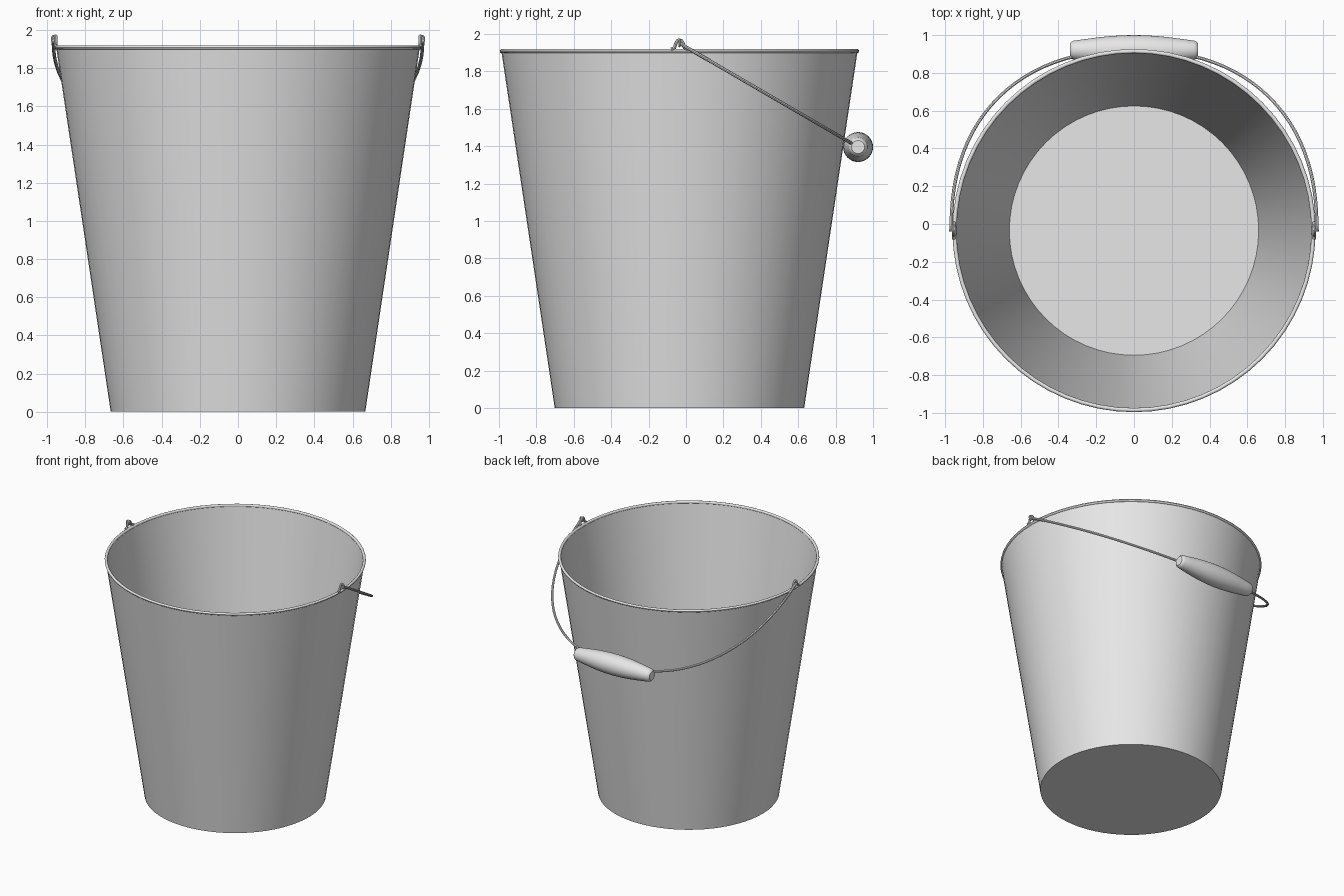
import bpy
import math
from mathutils import Vector

cube = bpy.data.objects.get("Cube")
if cube:
    bpy.data.objects.remove(cube, do_unlink=True)

CY = -0.035                               # bucket axis in y
PIVOT_Z, GRIP_Y, GRIP_Z = 1.95, 0.92, 1.395


def material(name, value):
    m = bpy.data.materials.new(name)
    m.use_nodes = True
    colour = (value, value, value, 1)
    m.diffuse_color = colour
    m.node_tree.nodes["Principled BSDF"].inputs["Base Color"].default_value = colour
    return m


steel = material("grey metal", 0.8)


def finish(obj, name, angle=40):
    obj.name = name
    obj.data.materials.append(steel)
    bpy.ops.object.select_all(action='DESELECT')
    obj.select_set(True)
    bpy.context.view_layer.objects.active = obj
    bpy.ops.object.shade_smooth_by_angle(angle=math.radians(angle))
    return obj


def lathe(name, profile, segments, location, rotation=(0, 0, 0), angle=40):
    """Revolve (radius, height) points about z; zero radius closes the end."""
    verts, rings, faces = [], [], []
    for r, z in profile:
        n = segments if r > 0 else 1
        rings.append(range(len(verts), len(verts) + n))
        for i in range(n):
            a = math.tau * i / segments
            verts.append((r * math.cos(a), r * math.sin(a), z))
    for low, high in zip(rings, rings[1:]):
        for i in range(segments):
            j = (i + 1) % segments
            quad = [low[i % len(low)], low[j % len(low)],
                    high[j % len(high)], high[i % len(high)]]
            faces.append(list(dict.fromkeys(quad)))
    mesh = bpy.data.meshes.new(name)
    mesh.from_pydata(verts, [], faces)
    obj = bpy.data.objects.new(name, mesh)
    bpy.context.collection.objects.link(obj)
    obj.location, obj.rotation_euler = location, rotation
    return finish(obj, name, angle)


def wire(name, points, radius, closed=False):
    """Round wire swept along a path."""
    curve = bpy.data.curves.new(name, 'CURVE')
    curve.dimensions = '3D'
    curve.bevel_depth, curve.bevel_resolution = radius, 2
    curve.use_fill_caps = True
    spline = curve.splines.new('POLY')
    spline.points.add(len(points) - 1)
    for p, co in zip(spline.points, points):
        p.co = (*co, 1)
    spline.use_cyclic_u = closed
    obj = bpy.data.objects.new(name, curve)
    bpy.context.collection.objects.link(obj)
    bpy.ops.object.select_all(action='DESELECT')
    obj.select_set(True)
    bpy.context.view_layer.objects.active = obj
    bpy.ops.object.convert(target='MESH')
    return finish(bpy.context.object, name)


# Tapered thin-walled bucket: underside, outer wall, inner wall, floor
lathe("bucket_body", [(0, 0), (0.667, 0), (0.952, 1.905), (0.942, 1.905),
                      (0.66, 0.01), (0, 0.01)], 64, (0, CY, 0))

# Rolled rim
rim = [(0.95 + 0.011 * math.cos(a), 0.011 * math.sin(a))
       for a in (math.tau * i / 10 for i in range(11))]
lathe("rolled_rim", rim, 64, (0, CY, 1.908), angle=60)

# Wire bail: flattened half oval in a tilted plane, hanging at the back
bail = []
for i in range(49):
    a = math.pi * i / 48
    x = math.copysign(abs(math.cos(a)) ** 0.87, math.cos(a)) * 0.968
    t = math.sin(a) ** 0.87
    bail.append((x, CY + (GRIP_Y - CY) * t, PIVOT_Z + (GRIP_Z - PIVOT_Z) * t))
wire("bail_wire", bail, 0.009)

# Barrel-shaped grip with rounded ends
grip = [(0, -0.34), (0.035, -0.34), (0.046, -0.33)]
grip += [(0.05 + 0.03 * math.cos(math.pi / 2 * t / 6), 0.32 * t / 6)
         for t in range(-6, 7)]
grip += [(0.046, 0.33), (0.035, 0.34), (0, 0.34)]
lathe("grip", grip, 32, (0, GRIP_Y, GRIP_Z), (0, math.pi / 2, 0))

# Ears on the rim: a wire eye with two feet, plus the hooked bail end
for side, label in ((1, "left"), (-1, "right")):
    centre = Vector((side * 0.955, CY, 1.948))
    eye = [centre + Vector((0, y, z)) for y, z in
           ((-0.045, -0.03), (-0.026, -0.022), (-0.02, 0.0), (-0.012, 0.014),
            (0, 0.02), (0.012, 0.014), (0.02, 0.0), (0.026, -0.022), (0.045, -0.03))]
    wire(label + "_ear", eye, 0.009)
    hook = [centre + Vector((side * 0.008 + 0.012 * math.cos(a), 0,
                             0.004 + 0.018 * math.sin(a)))
            for a in (math.tau * i / 12 for i in range(12))]
    wire(label + "_bail_hook", hook, 0.006, closed=True)
